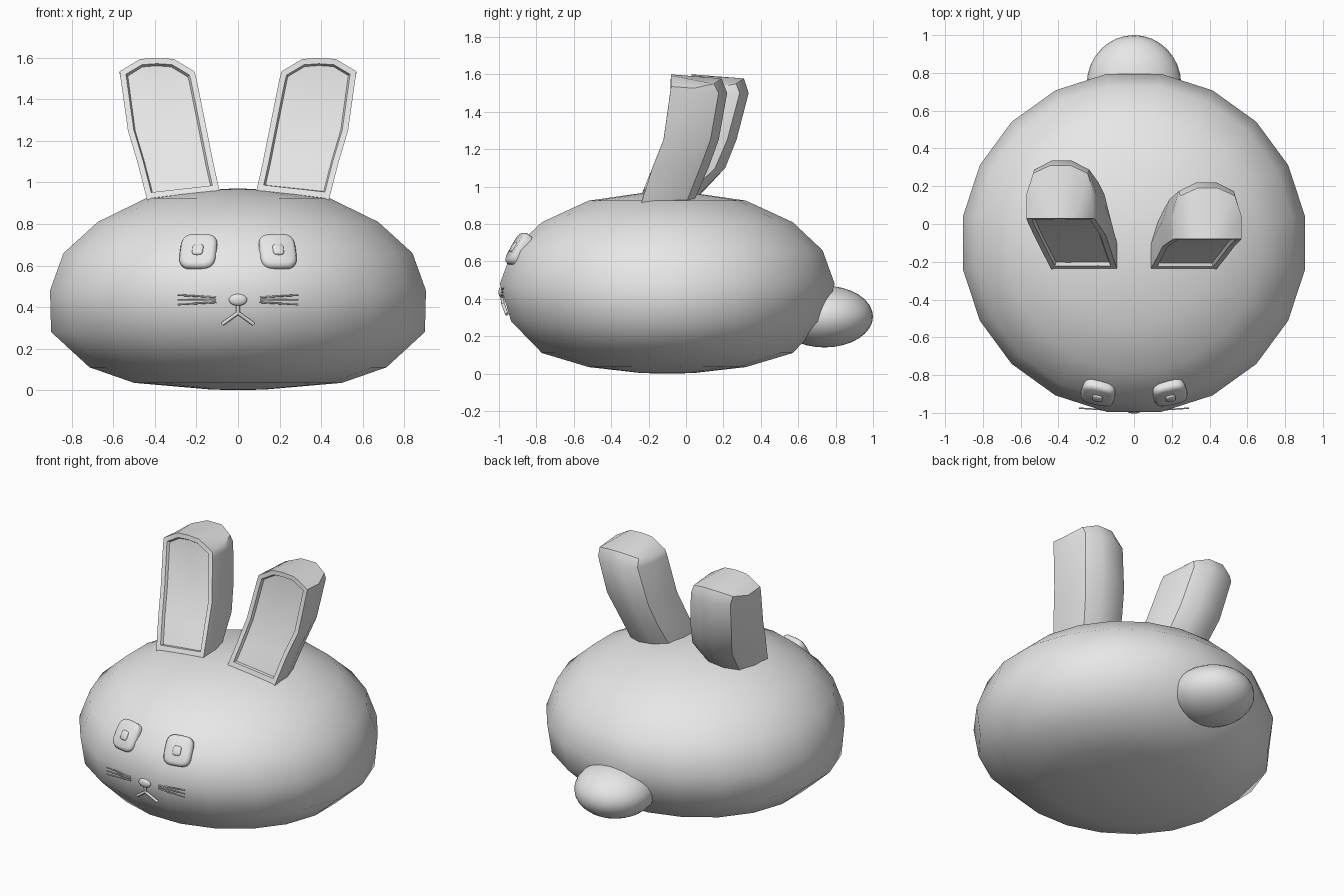
import bpy, bmesh, math
from mathutils import Matrix, Vector

if "Cube" in bpy.data.objects:
    bpy.data.objects.remove(bpy.data.objects["Cube"])

grey = bpy.data.materials.new("soft grey")
grey.diffuse_color = (0.8, 0.8, 0.8, 1)
grey.use_nodes = True
grey.node_tree.nodes["Principled BSDF"].inputs["Base Color"].default_value = grey.diffuse_color


def finish(bm, name, angle=60):
    """Turn a bmesh into a smooth shaded object."""
    bmesh.ops.recalc_face_normals(bm, faces=bm.faces)
    me = bpy.data.meshes.new(name)
    bm.to_mesh(me)
    bm.free()
    me.materials.append(grey)
    ob = bpy.data.objects.new(name, me)
    bpy.context.collection.objects.link(ob)
    bpy.ops.object.select_all(action='DESELECT')
    ob.select_set(True)
    bpy.context.view_layer.objects.active = ob
    bpy.ops.object.shade_smooth_by_angle(angle=math.radians(angle))
    return ob


def loft(bm, rings):
    """Join equal rings of points with quads; returns rows of verts and faces."""
    rows = [[bm.verts.new(p) for p in r] for r in rings]
    n = len(rows[0])
    faces = [[bm.faces.new((a[i], a[(i + 1) % n], b[(i + 1) % n], b[i])) for i in range(n)]
             for a, b in zip(rows, rows[1:])]
    return rows, faces


# Body: squashed 20-sided rounded form, rings of (z, x radius, y radius)
SIDES = 20
profile = [(0.003, 0.13, 0.14), (0.035, 0.50, 0.42), (0.11, 0.715, 0.67), (0.28, 0.90, 0.835),
           (0.48, 0.905, 0.895), (0.66, 0.84, 0.83), (0.81, 0.675, 0.67),
           (0.925, 0.44, 0.42), (0.965, 0.13, 0.14)]
angles = [math.radians(9 + 360 * i / SIDES) for i in range(SIDES)]
bm = bmesh.new()
rows, _ = loft(bm, [[(rx * math.cos(a) / math.cos(math.radians(9)),
                      -0.1 + ry * math.sin(a) / math.cos(math.radians(9)), z) for a in angles]
                    for z, rx, ry in profile])
for row, z in ((rows[0], 0.0), (rows[-1], 0.972)):
    c = bm.verts.new((0, -0.1, z))
    for i in range(SIDES):
        bm.faces.new((row[i], row[(i + 1) % SIDES], c))
finish(bm, "body")

# Ears: flat front, rounded back; section points are (across, depth)
SECTION = [(-1, 0), (-0.45, 0), (0, 0), (0.45, 0), (1, 0), (1, 0.45), (0.8, 0.85),
           (0.3, 1), (-0.3, 1), (-0.8, 0.85), (-1, 0.45)]


def ear(name, side, levels):
    bm = bmesh.new()
    rings = []
    for k, (z, x0, x1, y0, y1) in enumerate(levels):
        ring = []
        for u, v in SECTION:
            h = z
            if k == 1:
                h -= 0.02 * u                                    # base follows the head
            if k == len(levels) - 1:
                h += 0.065 * (1 - abs(u) ** 3) - 0.02 * v        # arched tip
            ring.append((side * ((x0 + x1) / 2 + u * (x1 - x0) / 2), y0 + v * (y1 - y0), h))
        rings.append(ring)
    rows, faces = loft(bm, rings)
    top = rows[-1]
    for ids in ((0, 1, 9, 10), (1, 2, 8, 9), (2, 7, 8), (2, 3, 6, 7), (3, 4, 5, 6)):
        bm.faces.new([top[i] for i in ids])
    bm.faces.new(rows[0])
    bmesh.ops.recalc_face_normals(bm, faces=bm.faces)
    # Recessed front panel inside a thin rim
    front = [f for band in faces[1:] for f in band[:4]]
    bmesh.ops.inset_region(bm, faces=front, thickness=0.028, use_even_offset=True)
    bmesh.ops.inset_region(bm, faces=front, thickness=0.008, depth=-0.018, use_even_offset=True)
    finish(bm, name, 40)


WIDTHS = [(0.86, 0.08, 0.42), (0.945, 0.09, 0.44), (1.10, 0.12, 0.485), (1.25, 0.15, 0.53),
          (1.50, 0.20, 0.565), (1.535, 0.21, 0.57)]
upright = [(-0.26, 0.0), (-0.235, 0.05), (-0.18, 0.12), (-0.12, 0.175), (-0.085, 0.22), (-0.08, 0.19)]
leaning = [(-0.26, 0.0), (-0.235, 0.06), (-0.15, 0.21), (-0.06, 0.27), (0.015, 0.335), (0.03, 0.31)]
ear("right_ear", 1, [w + d for w, d in zip(WIDTHS, upright)])
ear("left_ear", -1, [w + d for w, d in zip(WIDTHS, leaning)])


def ball(name, loc, radii, seg=32):
    bm = bmesh.new()
    bmesh.ops.create_uvsphere(bm, u_segments=seg, v_segments=seg // 2, radius=1,
                              matrix=Matrix.Translation(loc) @ Matrix.Diagonal((*radii, 1)))
    finish(bm, name)


# Tail and nose
ball("tail", (0, 0.74, 0.305), (0.25, 0.26, 0.165))
ball("nose", (0, -0.985, 0.435), (0.044, 0.018, 0.029), 20)


def pad(name, loc, rx, rz, depth, yaw):
    """Rounded square cushion facing forward and slightly up."""
    bm = bmesh.new()
    n = 28

    def ring(s, y):
        pts = []
        for i in range(n):
            a = 2 * math.pi * i / n
            c, d = math.cos(a), math.sin(a)
            pts.append((s * rx * math.copysign(abs(c) ** 0.55, c), y,
                        s * rz * math.copysign(abs(d) ** 0.55, d)))
        return pts

    rows, _ = loft(bm, [ring(0.95, 0.03), ring(1, -depth * 0.3), ring(0.93, -depth * 0.75),
                        ring(0.78, -depth)])
    bm.faces.new(rows[-1])
    bm.faces.new(rows[0])
    m = (Matrix.Translation(loc) @ Matrix.Rotation(yaw, 4, 'Z')
         @ Matrix.Rotation(math.radians(-30), 4, 'X'))
    bmesh.ops.transform(bm, matrix=m, verts=bm.verts)
    finish(bm, name, 50)


def rods(name, radius, segments):
    """Thin round rods between pairs of points."""
    bm = bmesh.new()
    for a, b in segments:
        a, b = Vector(a), Vector(b)
        m = Matrix.Translation((a + b) / 2) @ (b - a).to_track_quat('Z', 'Y').to_matrix().to_4x4()
        bmesh.ops.create_cone(bm, cap_ends=True, segments=10, radius1=radius, radius2=radius,
                              depth=(b - a).length, matrix=m)
    finish(bm, name, 50)


# Eyes, pupils and whiskers on both sides
for side, label in ((1, "right"), (-1, "left")):
    yaw = side * math.radians(12)
    pad(label + "_eye", (side * 0.19, -0.895, 0.665), 0.09, 0.095, 0.03, yaw)
    pad(label + "_pupil", (side * 0.193, -0.918, 0.675), 0.027, 0.03, 0.014, yaw)
    rods(label + "_whiskers", 0.004,
         [((side * 0.105, -0.987, 0.435 + k * 0.012), (side * 0.29, -0.975, 0.435 + k * 0.023))
          for k in (-1, 0, 1)])

# Mouth
rods("mouth", 0.009, [((0, -0.985, 0.42), (0, -0.978, 0.37)),
                      ((0, -0.978, 0.372), (0.075, -0.958, 0.318)),
                      ((0, -0.978, 0.372), (-0.075, -0.958, 0.318))])
